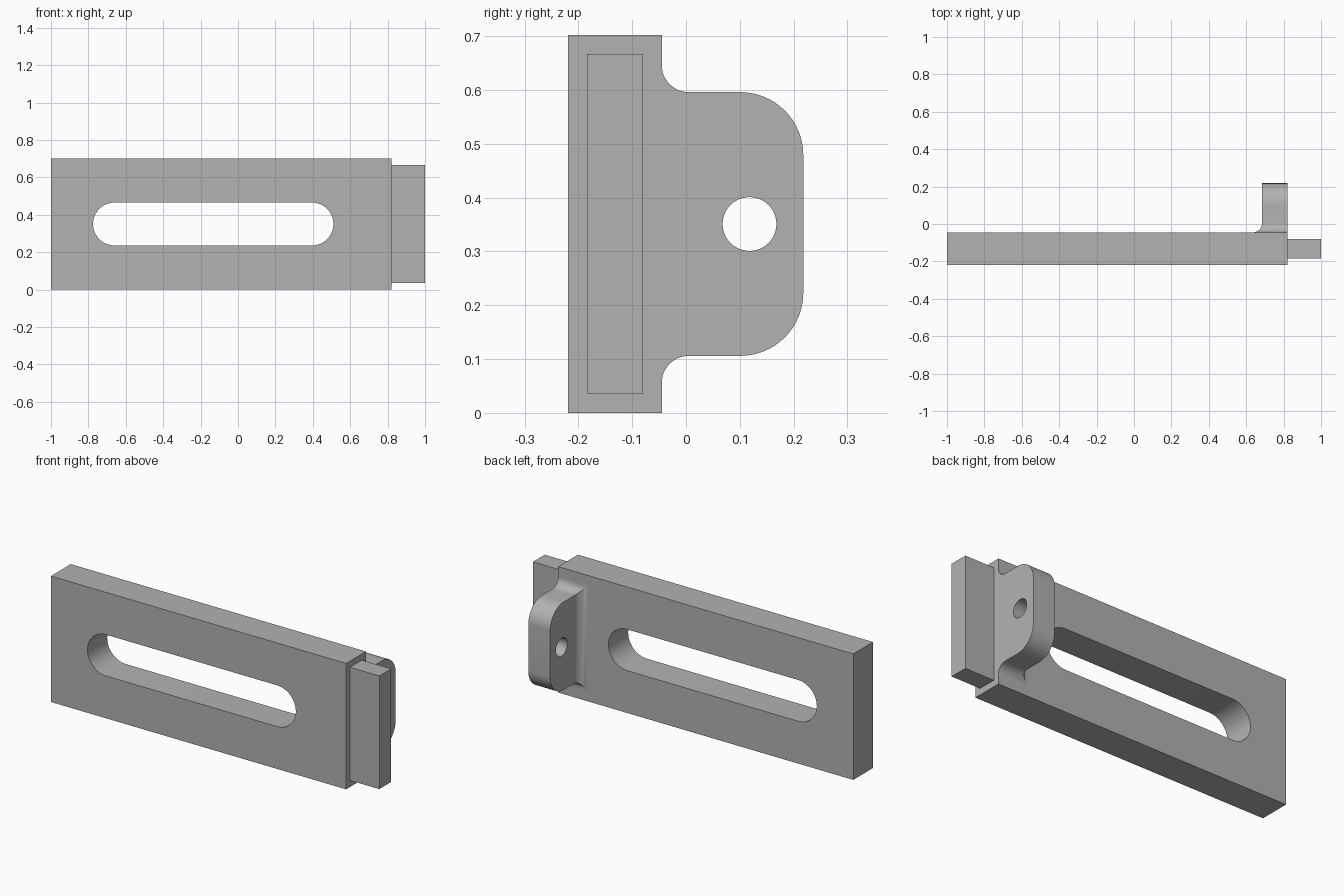
import bpy
import bmesh
from math import sin, cos, pi, sqrt

if "Cube" in bpy.data.objects:
    bpy.data.objects.remove(bpy.data.objects["Cube"])

# Single plain grey material
grey = bpy.data.materials.new("plain_grey")
grey.use_nodes = True
colour = (0.447, 0.447, 0.447, 1)
grey.diffuse_color = colour
grey.node_tree.nodes["Principled BSDF"].inputs["Base Color"].default_value = colour

MID_Z = 0.351      # height of the symmetry line
BACK_Y = -0.045    # rear face of the plate
END_X = 0.82       # right end of the plate


def loft(name, sections):
    """Skin a closed solid through rings of points, capping both ends."""
    bm = bmesh.new()
    rings = [[bm.verts.new(p) for p in ring] for ring in sections]
    for a, b in zip(rings, rings[1:]):
        for i in range(len(a)):
            j = (i + 1) % len(a)
            bm.faces.new((a[i], a[j], b[j], b[i]))
    bm.faces.new(rings[0])
    bm.faces.new(rings[-1])
    bmesh.ops.recalc_face_normals(bm, faces=bm.faces)
    mesh = bpy.data.meshes.new(name)
    bm.to_mesh(mesh)
    bm.free()
    mesh.materials.append(grey)
    obj = bpy.data.objects.new(name, mesh)
    bpy.context.collection.objects.link(obj)
    return obj


def box(name, x0, x1, y0, y1, z0, z1):
    return loft(name, [[(x0, y, z0), (x1, y, z0), (x1, y, z1), (x0, y, z1)]
                       for y in (y0, y1)])


def activate(obj):
    bpy.ops.object.select_all(action="DESELECT")
    obj.select_set(True)
    bpy.context.view_layer.objects.active = obj


def cut(obj, cutter):
    cutter.hide_render = True
    mod = obj.modifiers.new("cut", "BOOLEAN")
    mod.operation = "DIFFERENCE"
    mod.solver = "EXACT"
    mod.object = cutter
    activate(obj)
    bpy.ops.object.modifier_apply(modifier=mod.name)
    bpy.data.objects.remove(cutter)


def arc(cx, cz, r, start, end, n):
    angles = [start + (end - start) * i / n for i in range(n + 1)]
    return [(cx + r * cos(a), cz + r * sin(a)) for a in angles]


# Main plate with a long rounded slot
plate = box("plate", -1, END_X, -0.219, BACK_Y, 0, 2 * MID_Z)
slot_r = 0.115
outline = (arc(0.51 - slot_r, MID_Z, slot_r, -pi / 2, pi / 2, 24)
           + arc(-0.775 + slot_r, MID_Z, slot_r, pi / 2, 3 * pi / 2, 24))
cut(plate, loft("slot_cutter", [[(x, y, z) for x, z in outline] for y in (-0.4, 0.2)]))

# Narrow tongue on the right end
tongue = box("tongue", END_X, 1, -0.184, -0.08, 0.036, 0.667)

# Rear lug: filleted root, then rounded outer corners
root_r, corner_r, half, tip_y = 0.05, 0.117, 0.245, 0.218
rows = []
for i in range(13):
    a = pi / 2 * i / 12
    flare = root_r * (1 - sin(a))
    rows.append((BACK_Y + root_r * (1 - cos(a)), half + flare, flare))
for i in range(17):
    a = pi / 2 * i / 16
    rows.append((tip_y - corner_r * (1 - sin(a)), half - corner_r * (1 - cos(a)), 0))

sections = []
for y, h, flare in rows:
    inner = 0.685 - flare
    sections.append([(inner, y, MID_Z - h), (END_X, y, MID_Z - h),
                     (END_X, y, MID_Z + h), (inner, y, MID_Z + h)])
lug = loft("lug", sections)

# Pin hole through the lug
hole = arc(0.118, MID_Z, 0.05, 0, 2 * pi, 40)[:-1]
cut(lug, loft("hole_cutter", [[(x, y, z) for y, z in hole] for x in (0.5, 1.1)]))

# Smooth the curved walls, keep the edges crisp
for obj in (plate, tongue, lug):
    activate(obj)
    bpy.ops.object.shade_smooth_by_angle(angle=pi / 6)
